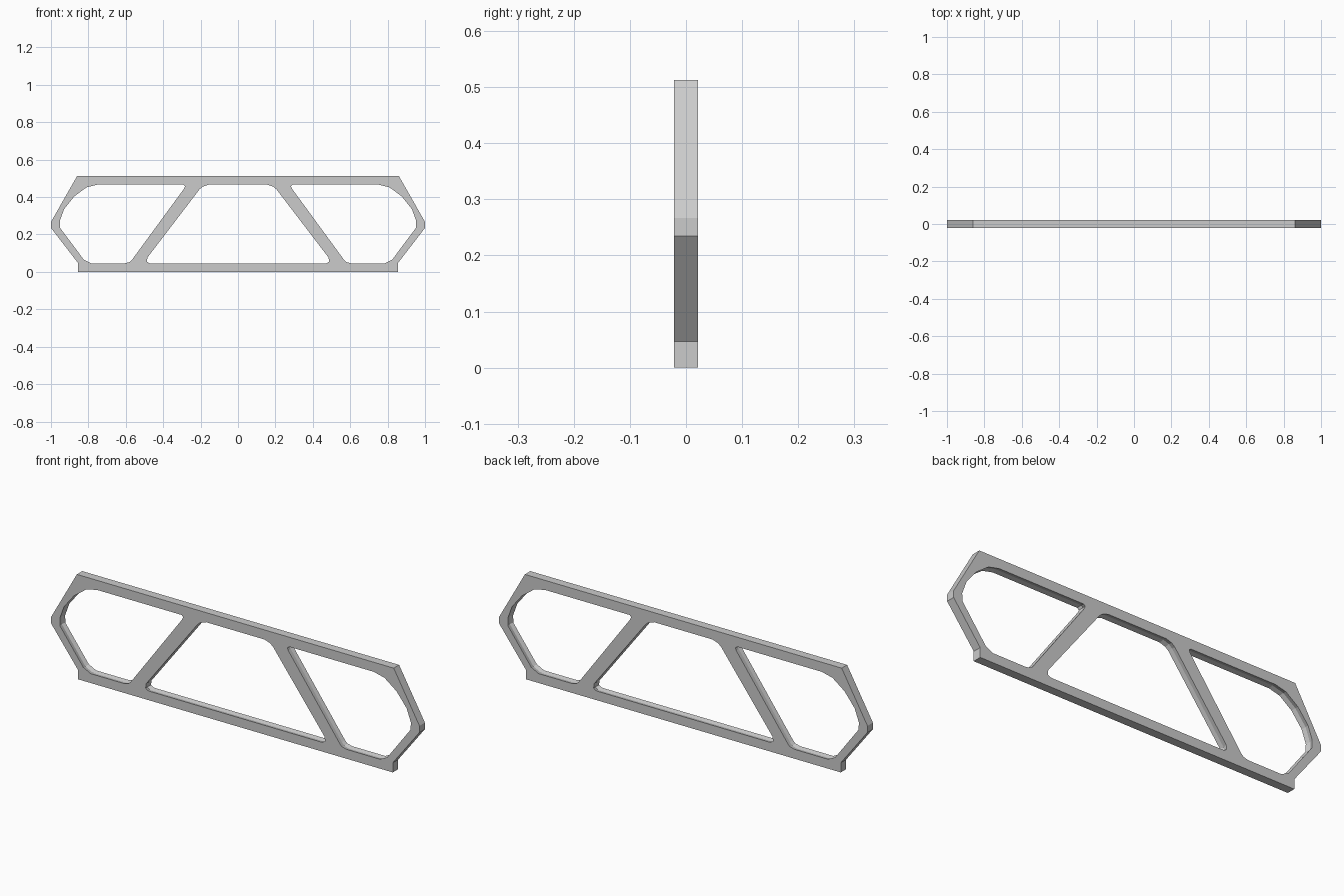
import bpy
import bmesh

if "Cube" in bpy.data.objects:
    bpy.data.objects.remove(bpy.data.objects["Cube"])

HALF = 0.021      # half thickness of the plate
GROOVE = 0.005    # depth of the shallow groove inside each opening


def mirrored(half):
    """Complete a symmetric loop from its right-hand half."""
    return half + [(-x, z) for x, z in reversed(half)]


def add_ring(bm, pts, y):
    return [bm.verts.new((x, y, z)) for x, z in pts]


def grow(pts, d):
    """Widen a loop by d on every side of its bounding box."""
    xs, zs = zip(*pts)
    cx, cz = (min(xs) + max(xs)) / 2, (min(zs) + max(zs)) / 2
    sx = 1 + 2 * d / (max(xs) - min(xs))
    sz = 1 + 2 * d / (max(zs) - min(zs))
    return [(cx + (x - cx) * sx, cz + (z - cz) * sz) for x, z in pts]


# Outer outline and the three openings
outline = mirrored([(0.855, 0), (0.855, 0.047), (1, 0.235), (1, 0.267), (0.86, 0.513)])
middle = mirrored([(0.465, 0.045), (0.474, 0.046), (0.487, 0.055), (0.484, 0.077),
                   (0.205, 0.442), (0.188, 0.456), (0.158, 0.466)])
right = [(0.752, 0.466), (0.292, 0.466), (0.283, 0.458), (0.289, 0.444),
         (0.565, 0.067), (0.578, 0.053), (0.605, 0.046), (0.785, 0.046),
         (0.825, 0.066), (0.952, 0.236), (0.953, 0.272), (0.93, 0.335),
         (0.875, 0.404), (0.81, 0.452)]
left = [(-x, z) for x, z in right]

bm = bmesh.new()
caps = {-HALF: [], HALF: []}
for i, loop in enumerate([outline, middle, right, left]):
    rings = [add_ring(bm, loop, -HALF)]
    if i:  # openings carry a shallow groove at mid depth
        rings.append(add_ring(bm, grow(loop, GROOVE), 0))
    rings.append(add_ring(bm, loop, HALF))
    n = len(loop)
    for a, b in zip(rings, rings[1:]):
        for k in range(n):
            m = (k + 1) % n
            bm.faces.new((a[k], a[m], b[m], b[k]))
    for y, ring in ((-HALF, rings[0]), (HALF, rings[-1])):
        caps[y] += [bm.edges.get((ring[k], ring[(k + 1) % n])) for k in range(n)]

# Flat front and back faces with the openings left clear
for y, edges in caps.items():
    bmesh.ops.triangle_fill(bm, edges=edges, use_beauty=True, normal=(0, 1, 0))
bmesh.ops.recalc_face_normals(bm, faces=bm.faces[:])

mesh = bpy.data.meshes.new("truss_side_frame")
bm.to_mesh(mesh)
bm.free()
frame = bpy.data.objects.new("truss_side_frame", mesh)
bpy.context.collection.objects.link(frame)
